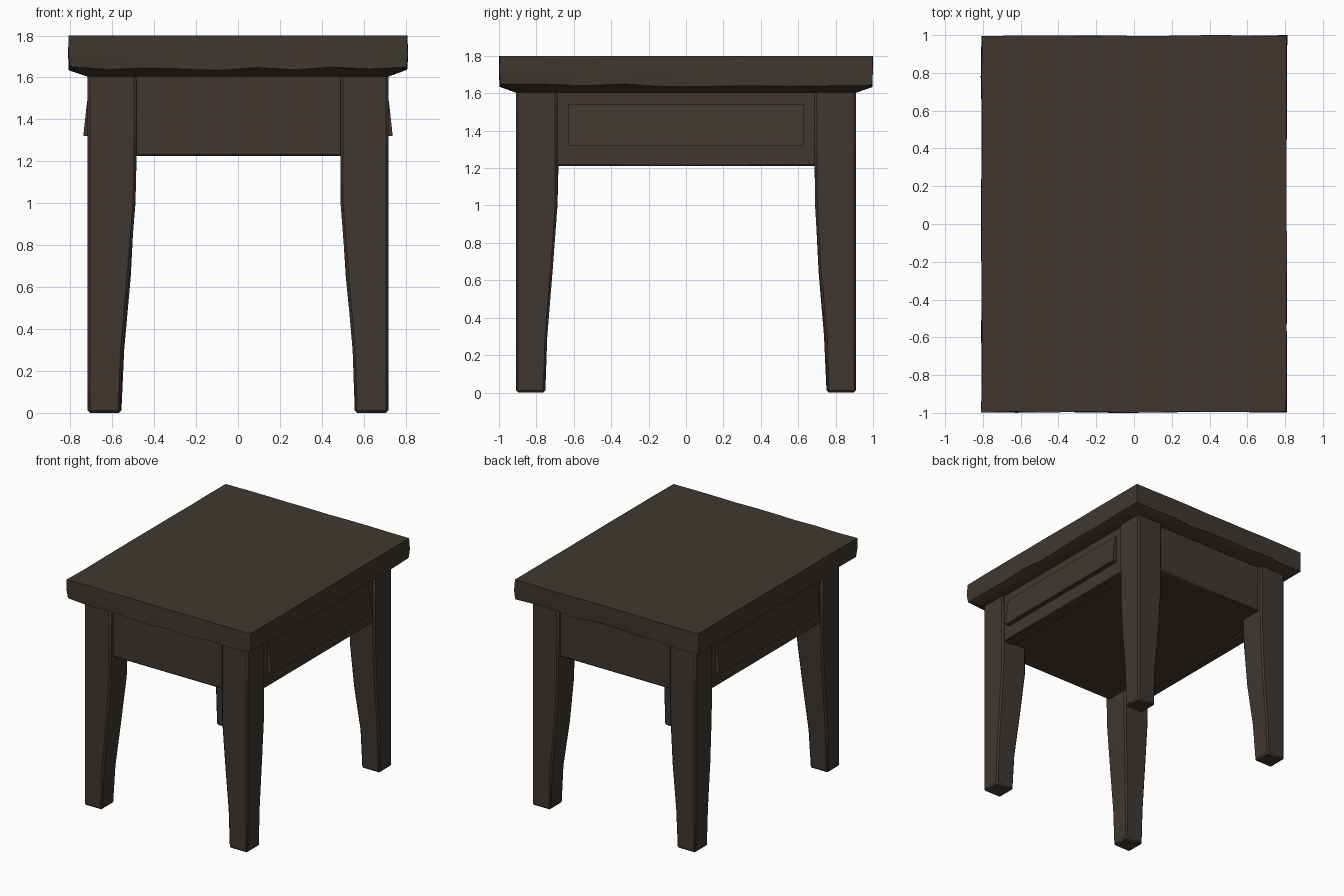
import bpy, bmesh, math, random

if "Cube" in bpy.data.objects:
    bpy.data.objects.remove(bpy.data.objects["Cube"])

random.seed(7)

wood = bpy.data.materials.new("dark brown wood")
wood.diffuse_color = (0.050, 0.039, 0.030, 1)
wood.use_nodes = True
wood.node_tree.nodes["Principled BSDF"].inputs["Base Color"].default_value = wood.diffuse_color


def loft(name, rings, angle=30, bevel=0.0):
    """Skin a stack of equal-length point rings and cap both ends."""
    bm = bmesh.new()
    vs = [[bm.verts.new(p) for p in ring] for ring in rings]
    n = len(vs[0])
    for a, b in zip(vs, vs[1:]):
        for i in range(n):
            j = (i + 1) % n
            bm.faces.new((a[i], a[j], b[j], b[i]))
    bm.faces.new(vs[0])
    bm.faces.new(vs[-1])
    bmesh.ops.recalc_face_normals(bm, faces=bm.faces)
    me = bpy.data.meshes.new(name)
    bm.to_mesh(me)
    bm.free()
    ob = bpy.data.objects.new(name, me)
    bpy.context.collection.objects.link(ob)
    me.materials.append(wood)
    if bevel:
        mod = ob.modifiers.new("worn edges", 'BEVEL')
        mod.width = bevel
        mod.segments = 1
        mod.limit_method = 'ANGLE'
        mod.angle_limit = math.radians(40)
    bpy.ops.object.select_all(action='DESELECT')
    ob.select_set(True)
    bpy.context.view_layer.objects.active = ob
    bpy.ops.object.shade_smooth_by_angle(angle=math.radians(angle))
    return ob


def rect(x0, x1, y0, y1, z):
    return [(x0, y0, z), (x1, y0, z), (x1, y1, z), (x0, y1, z)]


def rough_ring(hx, hy, z, wob_in, wob_z, n=9):
    """Rectangle outline with n points per side, gently wobbled along the sides."""
    corners = [(-hx, -hy), (hx, -hy), (hx, hy), (-hx, hy)]
    pts = []
    for k in range(4):
        (ax, ay), (bx, by) = corners[k], corners[(k + 1) % 4]
        for i in range(n):
            t = i / n
            s = 1 - random.random() * wob_in
            pts.append(((ax + (bx - ax) * t) * s, (ay + (by - ay) * t) * s,
                        z + random.uniform(-wob_z, wob_z)))
    return pts


# Table top: thick slab with a worn rim and a sloping underside edge
loft("table_top", [
    rough_ring(0.72, 0.915, 1.605, 0.0, 0.0),
    rough_ring(0.808, 0.998, 1.642, 0.012, 0.010),
    rough_ring(0.812, 1.0, 1.715, 0.008, 0.008),
    rough_ring(0.81, 1.0, 1.80, 0.008, 0.0),
])

# Legs: straight outside, tapering inside; (height, inner x, inner y)
LEG = [(0.0, 0.56, 0.755), (0.3, 0.545, 0.74), (0.65, 0.515, 0.712),
       (1.0, 0.492, 0.69), (1.25, 0.486, 0.684), (1.62, 0.486, 0.684)]
for sx, side in ((-1, "left"), (1, "right")):
    for sy, end in ((-1, "front"), (1, "back")):
        rings = []
        for z, ix, iy in LEG:
            j = random.uniform(-0.004, 0.004)
            rings.append(rect(sx * (ix + j), sx * 0.718, sy * (iy + j), sy * 0.91, z))
        loft(f"{end}_{side}_leg", rings, bevel=0.012)

# Apron box between the legs, closed underneath
loft("apron_box", [rect(-0.69, 0.69, -0.875, 0.875, 1.225),
                   rect(-0.69, 0.69, -0.875, 0.875, 1.62)], bevel=0.008)

# Side rails and drawer fronts, drawers leaning out at the bottom
for s, side in ((-1, "left"), (1, "right")):
    loft(f"{side}_rail", [rect(s * 0.60, s * 0.70, -0.70, 0.70, 1.212),
                          rect(s * 0.60, s * 0.70, -0.70, 0.70, 1.62)], bevel=0.006)
    loft(f"{side}_drawer", [rect(s * 0.66, s * 0.738, -0.63, 0.63, 1.32),
                            rect(s * 0.66, s * 0.724, -0.63, 0.63, 1.45),
                            rect(s * 0.66, s * 0.712, -0.63, 0.63, 1.54)])
